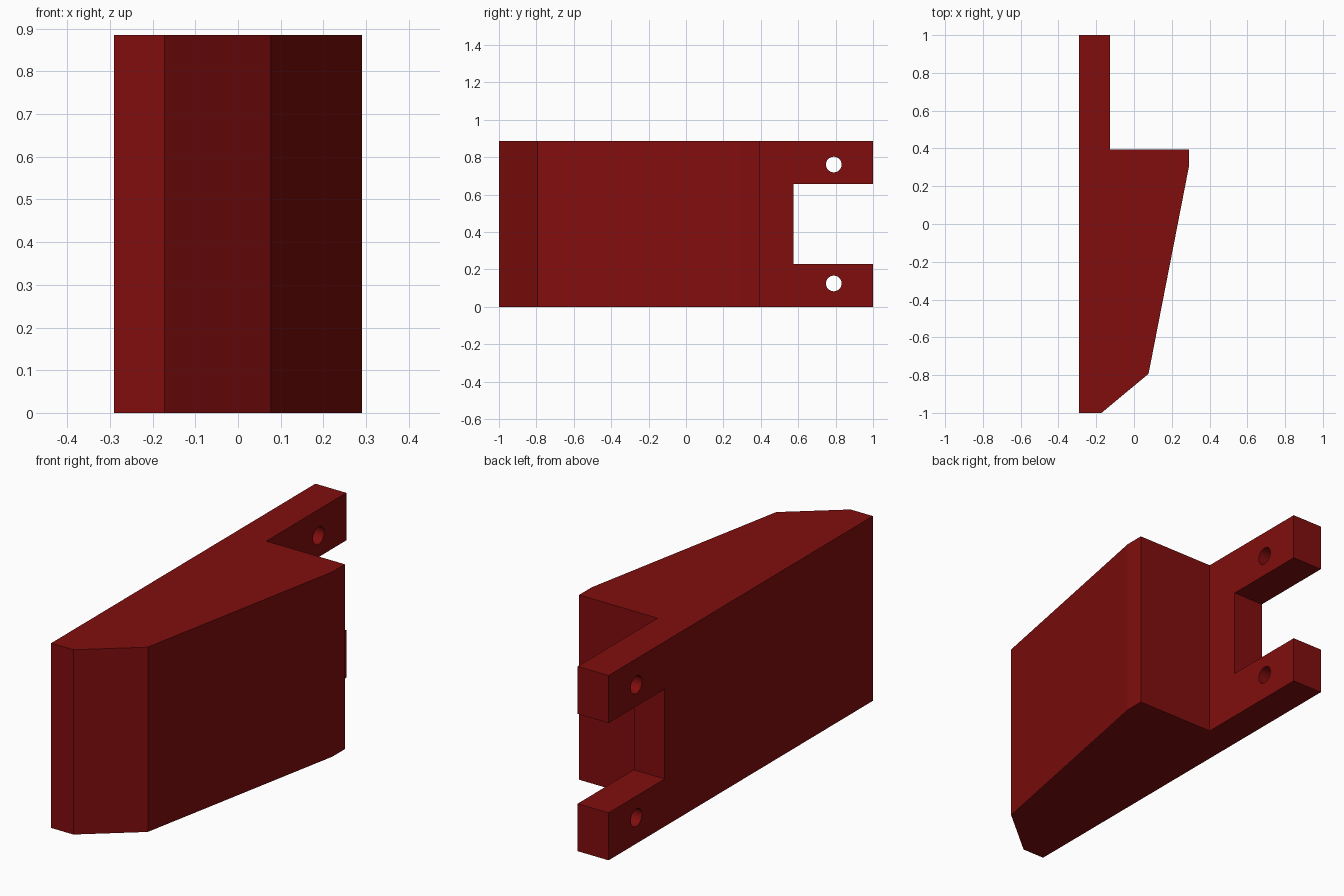
import bpy, bmesh, math

if "Cube" in bpy.data.objects:
    bpy.data.objects.remove(bpy.data.objects["Cube"])

HEIGHT = 0.885
TAB_Y, HOLE_R = 0.79, 0.042

# Wedge body with thin rear mounting plate: top profile extruded upwards
profile = [(-0.29, -1), (-0.172, -1), (0.077, -0.793), (0.29, 0.30),
           (0.29, 0.395), (-0.126, 0.395), (-0.126, 1), (-0.29, 1)]
bm = bmesh.new()
base = bm.faces.new([bm.verts.new((x, y, 0)) for x, y in profile])
top = bmesh.ops.extrude_face_region(bm, geom=[base])["geom"]
bmesh.ops.translate(bm, vec=(0, 0, HEIGHT),
                    verts=[v for v in top if isinstance(v, bmesh.types.BMVert)])
bmesh.ops.recalc_face_normals(bm, faces=bm.faces)
mesh = bpy.data.meshes.new("wedge_bracket")
bm.to_mesh(mesh)
bm.free()
bracket = bpy.data.objects.new("wedge_bracket", mesh)
bpy.context.collection.objects.link(bracket)

# Dark red material
red = bpy.data.materials.new("dark_red")
red.diffuse_color = (0.22, 0.004, 0.004, 1)
red.use_nodes = True
red.node_tree.nodes["Principled BSDF"].inputs["Base Color"].default_value = red.diffuse_color
mesh.materials.append(red)


def cut(cutter, name):
    cutter.name = name
    cutter.hide_render = True
    cutter.data.materials.append(red)
    mod = bracket.modifiers.new(name, "BOOLEAN")
    mod.operation = "DIFFERENCE"
    mod.solver = "EXACT"
    mod.object = cutter
    bpy.context.view_layer.objects.active = bracket
    bpy.ops.object.modifier_apply(modifier=name)
    bpy.data.objects.remove(cutter)


# Slot that splits the plate into two tabs
bpy.ops.mesh.primitive_cube_add(size=1, location=(-0.2, 0.575 + 0.3, HEIGHT / 2))
slot = bpy.context.object
slot.scale = (0.6, 0.6, 0.43)
cut(slot, "slot_cutter")

# Screw hole through each tab
for side in (-1, 1):
    bpy.ops.mesh.primitive_cylinder_add(
        vertices=32, radius=HOLE_R, depth=0.6,
        location=(-0.2, TAB_Y, HEIGHT / 2 + side * 0.318),
        rotation=(0, math.pi / 2, 0))
    cut(bpy.context.object, "screw_hole_cutter")
